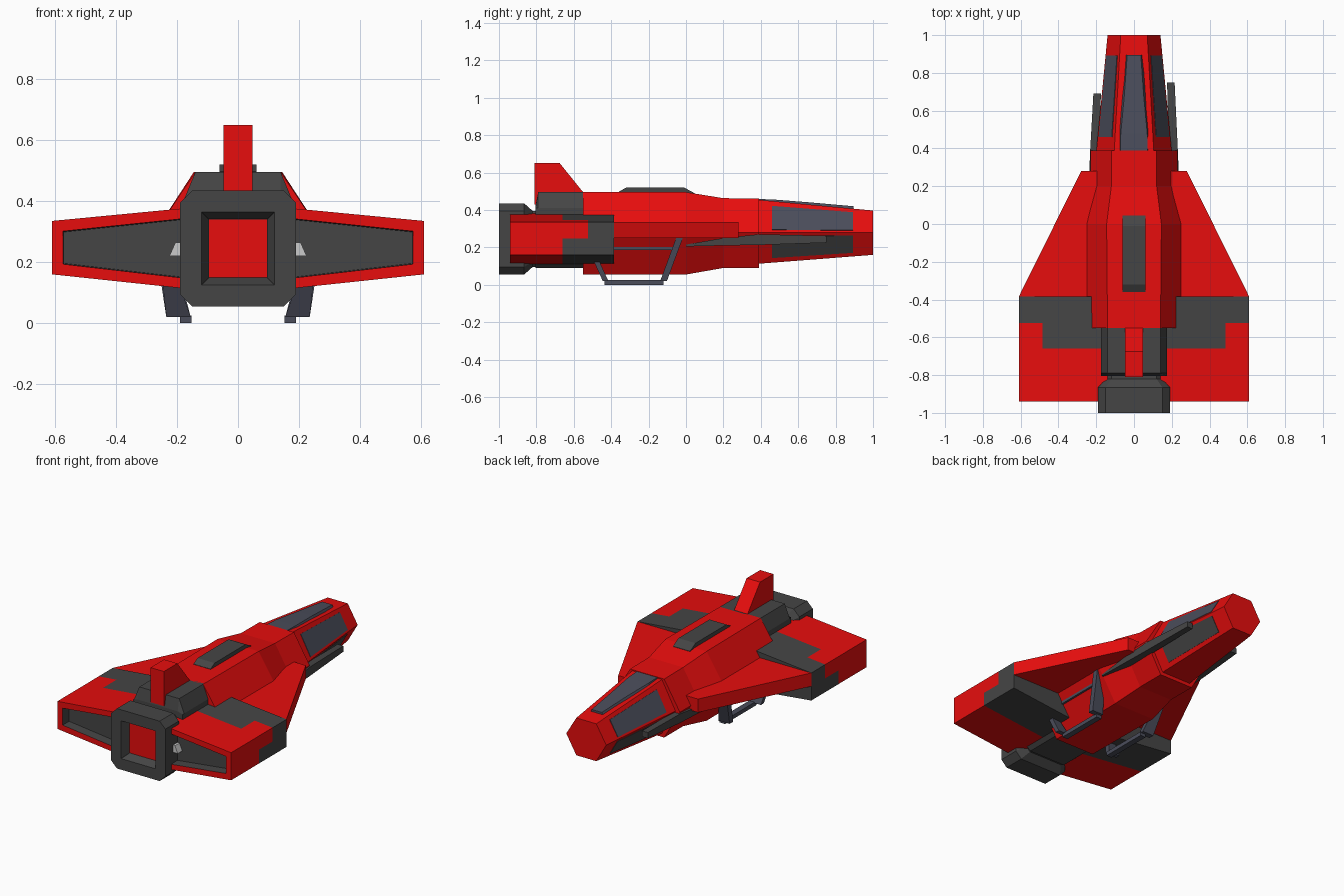
import bpy, bmesh
from mathutils import Vector

if "Cube" in bpy.data.objects:
    bpy.data.objects.remove(bpy.data.objects["Cube"])


def material(name, rgb):
    m = bpy.data.materials.new(name)
    m.diffuse_color = (*rgb, 1)
    m.use_nodes = True
    m.node_tree.nodes["Principled BSDF"].inputs["Base Color"].default_value = m.diffuse_color
    return m


RED = material("red", (0.8, 0.004, 0.004))
DARK = material("dark_grey", (0.06, 0.06, 0.06))
SLATE = material("slate", (0.07, 0.075, 0.105))


def finish(name, bm, mats, mirror=False):
    me = bpy.data.meshes.new(name)
    bm.to_mesh(me)
    bm.free()
    for m in mats:
        me.materials.append(m)
    ob = bpy.data.objects.new(name, me)
    bpy.context.collection.objects.link(ob)
    if mirror:
        ob.modifiers.new("mirror", 'MIRROR')
    return ob


def loft_mesh(rings):
    """Closed skin through rings with equal point counts."""
    bm = bmesh.new()
    vs = [[bm.verts.new(p) for p in r] for r in rings]
    n = len(rings[0])
    for a, b in zip(vs, vs[1:]):
        for i in range(n):
            j = (i + 1) % n
            bm.faces.new((a[i], a[j], b[j], b[i]))
    bm.faces.new(vs[0])
    bm.faces.new(vs[-1])
    bmesh.ops.recalc_face_normals(bm, faces=bm.faces)
    return bm


def loft(name, rings, mat, mirror=False):
    return finish(name, loft_mesh(rings), [mat] if mat else [], mirror)


def hexagon(y, top_w, mid_w, z0, zm, z1):
    half = [(top_w, z1), (mid_w, zm), (top_w, z0)]
    return [(x, y, z) for x, z in half] + [(-x, y, z) for x, z in half[::-1]]


def octagon(y, h, c, zc=0.245):
    pts = [(h - c, h), (h, h - c), (h, c - h), (h - c, -h)]
    return [(x, y, zc + z) for x, z in pts] + [(-x, y, zc + z) for x, z in pts[::-1]]


def rect(y, x0, x1, z0, z1):
    return [(x0, y, z0), (x1, y, z0), (x1, y, z1), (x0, y, z1)]


def side_profile(name, pts, x0, x1, mat, mirror=False):
    """Outline in y, z extruded across x."""
    return loft(name, [[(x, y, z) for y, z in pts] for x in (x0, x1)], mat, mirror)


# Hull and nose
loft("fuselage", [hexagon(-0.55, 0.14, 0.285, 0.055, 0.28, 0.495),
                  hexagon(0.0, 0.145, 0.285, 0.055, 0.28, 0.495),
                  hexagon(0.2, 0.12, 0.23, 0.09, 0.28, 0.463),
                  hexagon(0.39, 0.12, 0.23, 0.09, 0.28, 0.461)], RED)
NOSE = [hexagon(0.38, 0.105, 0.2, 0.112, 0.28, 0.455),
        hexagon(1.0, 0.07, 0.14, 0.16, 0.28, 0.397)]
loft("nose", NOSE, RED)

# Panels laid on the upper and lower nose facets
for name, i, v0, v1 in (("upper_nose_panel", 0, 0.16, 0.92), ("lower_nose_panel", 1, 0.12, 0.84)):
    a, b = [[Vector(p) for p in r[i:i + 2]] for r in NOSE]
    out = (b[0] - a[0]).cross(a[1] - a[0]).normalized()
    if out.x < 0:
        out = -out

    def on_facet(u, v):
        return a[0].lerp(b[0], u).lerp(a[1].lerp(b[1], u), v)
    quad = [on_facet(u, v) for u, v in ((0.13, v0), (0.825, v0), (0.825, v1), (0.13, v1))]
    loft(name, [[p - out * 0.01 for p in quad], [p + out * 0.003 for p in quad]],
         SLATE if i == 0 else DARK, True)


# Canopy
def canopy_ring(y, base, top, z0, z1):
    return [(-base, y, z0), (base, y, z0), (top, y, z1), (-top, y, z1)]


loft("canopy", [canopy_ring(0.385, 0.08, 0.072, 0.42, 0.459),
                canopy_ring(0.48, 0.09, 0.07, 0.42, 0.455),
                canopy_ring(0.67, 0.075, 0.052, 0.41, 0.44),
                canopy_ring(0.895, 0.048, 0.036, 0.39, 0.42)], SLATE)

# Spine intake and tail fin
side_profile("spine_intake", [(-0.36, 0.48), (-0.36, 0.497), (-0.32, 0.52), (-0.01, 0.52),
                              (0.045, 0.49), (0.045, 0.47)], -0.06, 0.06, DARK)
side_profile("tail_fin", [(-0.81, 0.43), (-0.81, 0.65), (-0.675, 0.65), (-0.55, 0.495),
                          (-0.55, 0.43)], -0.047, 0.047, RED)


# Rear housing
def housing_ring(y, top):
    half = [(0.14, top), (0.175, 0.41), (0.175, 0.13), (0.13, 0.09)]
    return [(x, y, z) for x, z in half] + [(-x, y, z) for x, z in half[::-1]]


loft("rear_housing", [housing_ring(-0.54, 0.495), housing_ring(-0.79, 0.495),
                      housing_ring(-0.805, 0.42)], DARK)

# Engine nozzle with stepped square recess
loft("engine_nozzle", [octagon(-0.79, 0.15, 0.03), octagon(-0.82, 0.15, 0.03),
                       octagon(-0.865, 0.19, 0.04), octagon(-1.0, 0.19, 0.04),
                       octagon(-1.0, 0.12, 0.001), octagon(-0.95, 0.096, 0.001)], DARK)
loft("engine_core", [rect(y, -0.095, 0.095, 0.15, 0.34) for y in (-0.952, -0.94)], RED)

# Front wing plates
loft("wing_plate", [[(0.15, 0.28, z), (0.28, 0.28, z), (0.61, -0.385, z), (0.15, -0.385, z)]
                    for z in (0.25, 0.335)], RED, True)

# Rear wing blocks: recessed back, stepped dark paintwork
bm = loft_mesh([[(0.14, y, 0.11), (0.61, y, 0.16), (0.61, y, 0.335), (0.14, y, 0.38)]
                for y in (-0.94, -0.385)])
bm.faces.ensure_lookup_table()
back = min(bm.faces, key=lambda f: f.calc_center_median().y)
bmesh.ops.inset_individual(bm, faces=[back], thickness=0.05, depth=0)
walls = bmesh.ops.inset_individual(bm, faces=[back], thickness=0.004, depth=-0.06)["faces"]
for f in [back] + walls:
    f.material_index = 1
for co, no in (((0, -0.525, 0), (0, 1, 0)), ((0, -0.66, 0), (0, 1, 0)),
               ((0.485, 0, 0), (1, 0, 0)), ((0, 0, 0.2475), (0, 0, 1))):
    bmesh.ops.bisect_plane(bm, geom=bm.verts[:] + bm.edges[:] + bm.faces[:],
                           plane_co=co, plane_no=no)
for f in bm.faces:
    c = f.calc_center_median()
    if c.y > -0.525 or (c.y > -0.66 and (c.x < 0.485 or c.z < 0.2475)):
        f.material_index = 1
finish("wing_block", bm, [RED, DARK], True)
loft("wing_vent", [[(0.18, y, 0.22), (0.225, y, 0.22), (0.205, y, 0.265), (0.18, y, 0.265)]
                   for y in (-0.925, -0.87)], None, True)

# Guns, the right one slightly longer
for name, s, tip in (("left_gun", -1, 0.69), ("right_gun", 1, 0.75)):
    loft(name, [rect(0.0, s * 0.21, s * 0.25, 0.205, 0.215),
                rect(0.2, s * 0.19, s * 0.24, 0.21, 0.25),
                rect(0.39, s * 0.185, s * 0.232, 0.213, 0.27),
                rect(tip, s * 0.175, s * 0.215, 0.225, 0.262)], DARK)


# Landing skids
def strut(name, y0, z0, y1, z1, top_x, w):
    loft(name, [[(x0, y - w, z), (x1, y - w, z), (x1, y + w, z), (x0, y + w, z)]
                for y, z, x0, x1 in ((y0, z0, 0.155, 0.235), (y1, z1, top_x - 0.055, top_x))],
         SLATE, True)


loft("skid_foot", [rect(y, 0.152, 0.19, 0, 0.025) for y in (-0.435, -0.12)], SLATE, True)
strut("rear_skid_leg", -0.43, 0.02, -0.48, 0.13, 0.247, 0.015)
strut("front_skid_leg", -0.12, 0.02, -0.035, 0.25, 0.27, 0.018)
loft("skid_rail", [rect(y, 0.2, 0.24, 0.187, 0.203) for y in (-0.42, -0.06)], SLATE, True)
